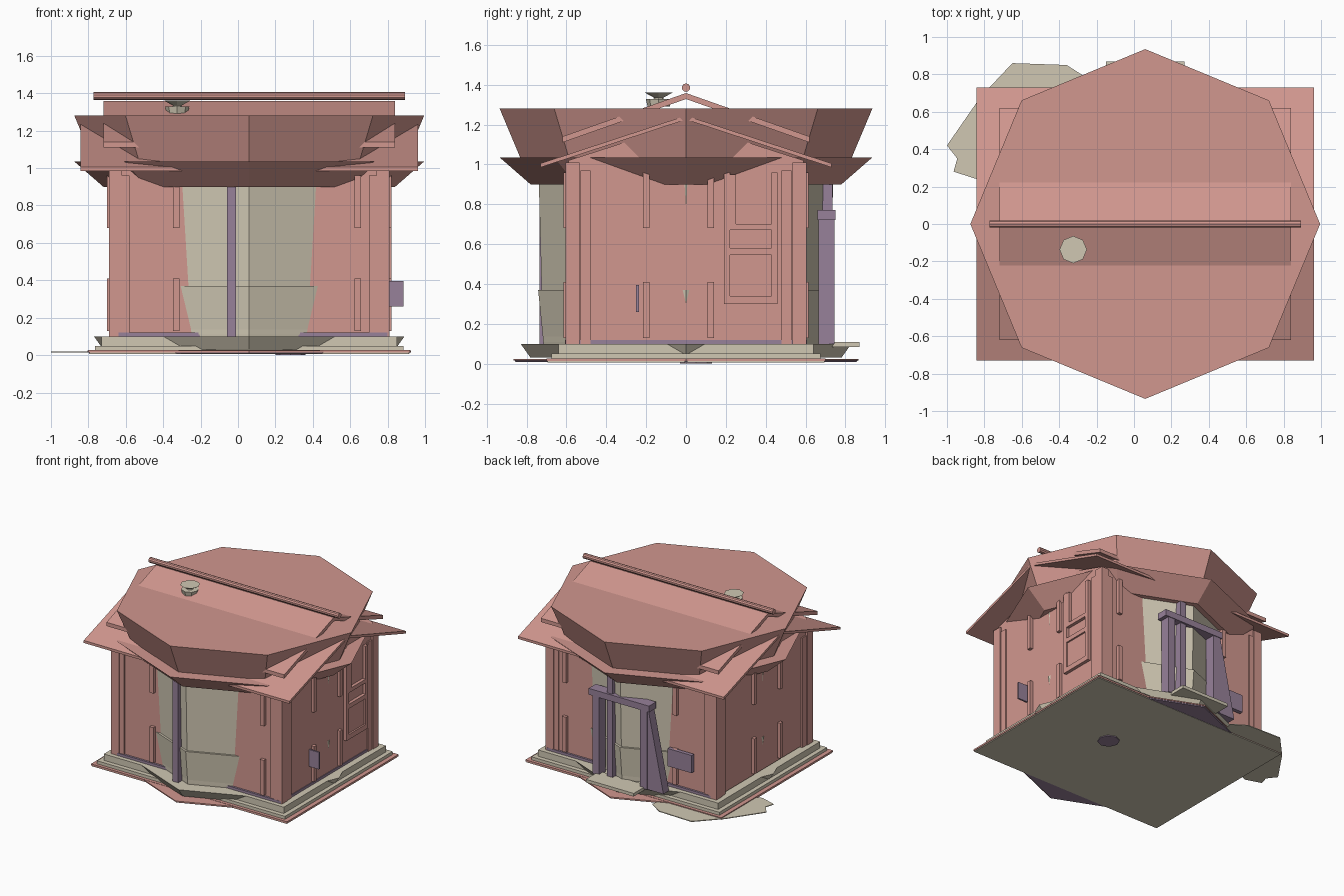
import bpy, bmesh, math
from mathutils import Vector

if "Cube" in bpy.data.objects:
    bpy.data.objects.remove(bpy.data.objects["Cube"])

CX = 0.06  # house centre line in x


def material(name, rgb):
    m = bpy.data.materials.new(name)
    m.diffuse_color = (*rgb, 1)
    m.use_nodes = True
    m.node_tree.nodes["Principled BSDF"].inputs["Base Color"].default_value = m.diffuse_color
    return m


PINK = material("pink clay", (0.64, 0.31, 0.275))
BEIGE = material("beige stone", (0.63, 0.575, 0.45))
PURPLE = material("purple wood", (0.31, 0.22, 0.32))


def make(name, bm, mat):
    bmesh.ops.recalc_face_normals(bm, faces=bm.faces)
    me = bpy.data.meshes.new(name)
    bm.to_mesh(me)
    bm.free()
    me.materials.append(mat)
    ob = bpy.data.objects.new(name, me)
    bpy.context.collection.objects.link(ob)
    return ob


def box(name, x, y, z, mat):
    bm = bmesh.new()
    bmesh.ops.create_cube(bm, size=1)
    for v in bm.verts:
        v.co = Vector([(a + b) / 2 + c * (b - a) for (a, b), c in zip((x, y, z), v.co)])
    return make(name, bm, mat)


def drum(name, r0, z0, r1, z1, mat, c=(CX, 0), sides=8):
    # tapered prism with a corner on each axis
    bm = bmesh.new()
    rings = [[bm.verts.new((c[0] + r * math.cos(math.tau * i / sides),
                            c[1] + r * math.sin(math.tau * i / sides), z))
              for i in range(sides)] for r, z in ((r0, z0), (r1, z1))]
    bm.faces.new(rings[0])
    bm.faces.new(rings[1])
    for i in range(sides):
        j = (i + 1) % sides
        bm.faces.new((rings[0][i], rings[0][j], rings[1][j], rings[1][i]))
    return make(name, bm, mat)


def extrude(name, pts, vec, mat):
    bm = bmesh.new()
    f = bm.faces.new([bm.verts.new(p) for p in pts])
    r = bmesh.ops.extrude_face_region(bm, geom=[f])
    bmesh.ops.translate(bm, vec=vec, verts=[v for v in r["geom"] if isinstance(v, bmesh.types.BMVert)])
    if f not in bm.faces:
        bm.faces.new([v for v in bm.verts][:len(pts)])
    elif len([g for g in bm.faces if len(g.verts) == len(pts)]) < 2:
        bm.faces.new([v for v in bm.verts][:len(pts)])
    return make(name, bm, mat)


def gable(name, hx, hy, eave, ridge, t):
    # folded slab with its ridge along x
    pts = [(-hy, eave), (0, ridge), (hy, eave), (hy, eave - t), (0, ridge - t), (-hy, eave - t)]
    extrude(name, [(CX - hx, y, z) for y, z in pts], (2 * hx, 0, 0), PINK)


# ground plates and plinth
drum("ground_medallion", 0.08, 0.0, 0.08, 0.012, PURPLE, c=(0.28, 0.05))
drum("ground_octagon", 0.855, 0.008, 0.86, 0.016, PURPLE)
box("ground_plate", (CX - 0.855, CX + 0.855), (-0.695, 0.695), (0.006, 0.014), BEIGE)
box("ground_slab", (CX - 0.86, CX + 0.86), (-0.70, 0.70), (0.013, 0.026), PINK)
drum("ground_ring", 0.865, 0.015, 0.865, 0.024, PINK)
box("plinth_step", (CX - 0.825, CX + 0.825), (-0.675, 0.675), (0.026, 0.05), BEIGE)
box("plinth", (CX - 0.79, CX + 0.79), (-0.64, 0.64), (0.04, 0.10), BEIGE)
drum("plinth_octagon", 0.78, 0.03, 0.83, 0.10, BEIGE)
box("sill", (CX - 0.70, CX + 0.74), (-0.606, 0.606), (0.10, 0.12), PURPLE)
box("door_step", (-0.15, 0.27), (0.70, 0.87), (0.085, 0.11), BEIGE)

# stone patch on the ground
patch = [(-1, .42), (-.82, .68), (-.65, .86), (-.36, .85), (-.25, .78), (-.3, .5),
         (-.7, .3), (-.84, .24), (-.965, .28), (-.945, .35)]
extrude("stone_patch", [(x, y, 0.013) for x, y in patch], (0, 0, 0.006), BEIGE)

# walls with gable ends
wall = [(-.59, .11), (.59, .11), (.59, 1.02), (0, 1.21), (-.59, 1.02)]
extrude("walls", [(CX - .735, y, z) for y, z in wall], (1.47, 0, 0), PINK)

# corner posts and slim inner posts
for sx in (-1, 1):
    for sy in (-1, 1):
        px, py = CX + sx * 0.715, sy * 0.57
        box("corner_post", (px - .035, px + .035), (py - .035, py + .035), (.10, 1.01), PINK)
        px, py = CX + sx * 0.665, sy * 0.505
        box("front_corner_trim", (px - .025, px + .025), sorted((sy * .58, sy * .60)), (.12, .96), PINK)
        box("side_corner_trim", sorted((CX + sx * .73, CX + sx * .745)), (py - .025, py + .025), (.10, .97), PINK)

# short battens at the top and bottom of each wall
for z in ((.13, .41), (.68, .96)):
    for s in (-1, 1):
        for x in (-0.33, 0.64):
            box("wall_batten", (x - .017, x + .017), sorted((s * .58, s * .615)), z, PINK)
        for y in (-0.2, 0.125):
            box("side_batten", sorted((CX + s * .72, CX + s * .76)), (y - .016, y + .016), z, PINK)

# window frame on the right wall
XW = CX + 0.735
for y, z in (((.19, .22), (.30, .96)), ((.43, .46), (.30, .96)), ((.22, .43), (.30, .34)),
             ((.22, .43), (.545, .58)), ((.22, .43), (.67, .70)), ((.22, .25), (.70, .95))):
    box("window_frame", (XW - .01, XW + .025), y, z, PINK)
box("window_panel", (XW - .01, XW + .012), (.22, .43), (.34, .545), PINK)

# octagonal core showing as bays at front and back
drum("bay_lower", 0.715, 0.10, 0.742, 0.37, BEIGE)
drum("bay_upper", 0.718, 0.11, 0.738, 0.90, BEIGE)

# bay posts, turned half round from each other
for s in (-1, 1):
    x = CX - s * -0.095
    box("bay_post", (x - .025, x + .025), sorted((s * .68, s * .735)), (.10, .90), PURPLE)

# door frame at the back
box("door_lintel", (-.20, .33), (.66, .75), (.72, .77), PURPLE)
for x in (-.15, .27):
    box("door_post", (x - .03, x + .03), (.665, .745), (.10, .73), PURPLE)
extrude("door_buttress", [(-.17, .67, .10), (-.32, .67, .10), (-.19, .67, .72), (-.17, .67, .72)],
        (0, .07, 0), PURPLE)

# sign boards
box("side_sign", (.80, .885), (-.25, -.237), (.26, .395), PURPLE)
box("back_sign", (-.49, -.28), (.60, .63), (.27, .41), PURPLE)

# roofs
drum("lower_eave", 0.78, 0.90, 0.935, 1.035, PINK)
gable("lower_roof", 0.903, 0.73, 1.005, 1.245, 0.02)
drum("upper_eave", 0.83, 1.03, 0.935, 1.28, PINK)
gable("upper_roof", 0.78, 0.62, 1.14, 1.358, 0.03)

# ridge pole
bm = bmesh.new()
bmesh.ops.create_cone(bm, cap_ends=True, segments=10, radius1=.021, radius2=.021, depth=1.665)
for v in bm.verts:
    v.co = Vector((CX + v.co.z, v.co.x, 1.385 + v.co.y))
make("ridge_pole", bm, PINK)

# chimney pot
POT = (-0.325, -0.137)
drum("chimney_pot", 0.055, 1.29, 0.065, 1.328, BEIGE, c=POT)
drum("chimney_neck", 0.03, 1.32, 0.02, 1.34, BEIGE, c=POT)
drum("chimney_cap", 0.015, 1.33, 0.073, 1.362, BEIGE, c=POT)
